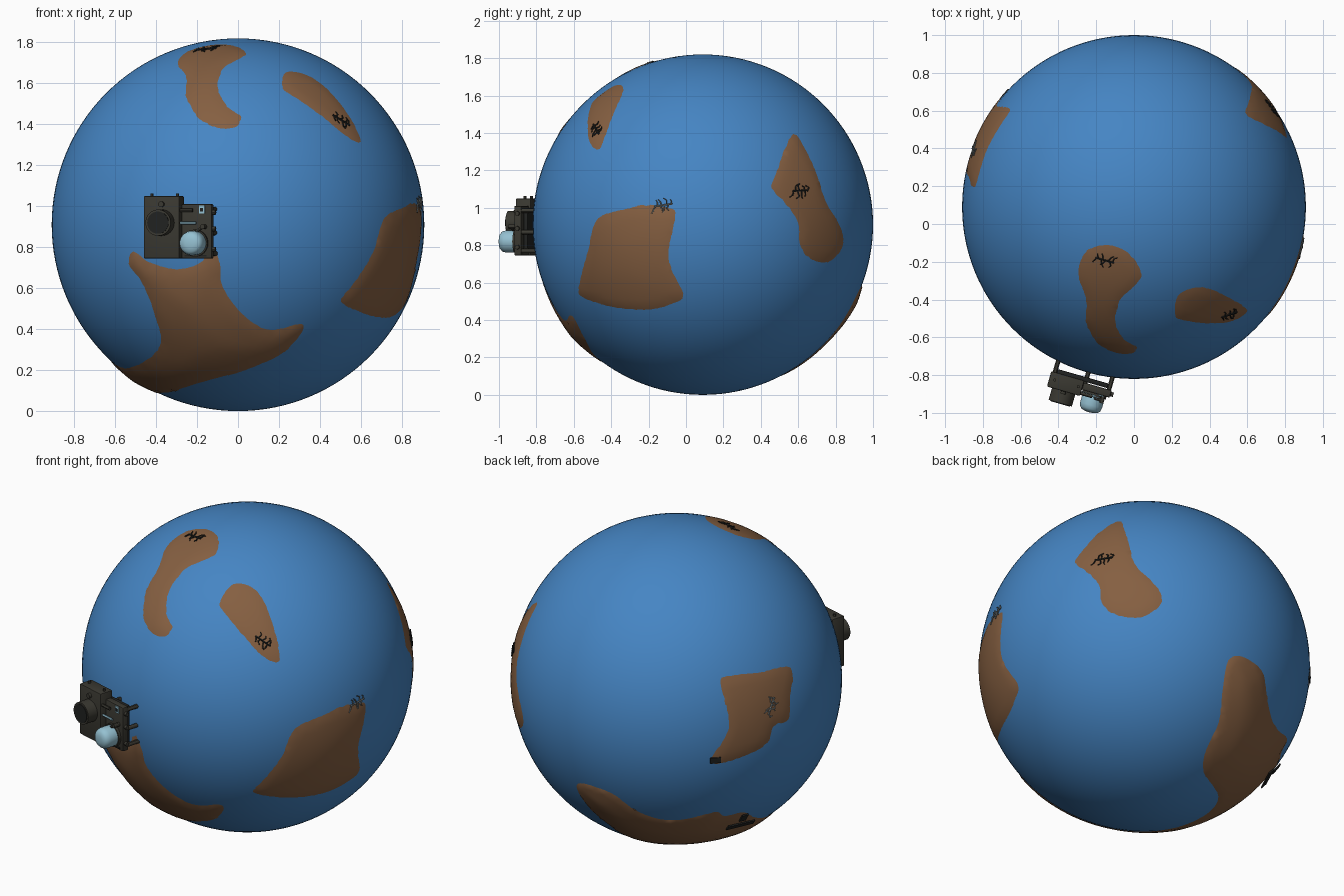
import bpy, bmesh, math, random
from mathutils import Vector, Matrix
from mathutils.geometry import delaunay_2d_cdt

if "Cube" in bpy.data.objects:
    bpy.data.objects.remove(bpy.data.objects["Cube"])

random.seed(4)
R, C = 0.91, Vector((0, 0.09, 0.91))


def mat(name, rgb):
    m = bpy.data.materials.new(name)
    m.diffuse_color = (*rgb, 1)
    m.use_nodes = True
    m.node_tree.nodes["Principled BSDF"].inputs["Base Color"].default_value = m.diffuse_color
    return m


OCEAN = mat("ocean blue", (0.06, 0.235, 0.55))
LAND = mat("earth brown", (0.235, 0.115, 0.053))
DARK = mat("dark olive", (0.042, 0.040, 0.031))
BLACK = mat("soot black", (0.015, 0.016, 0.015))
GLASS = mat("pale blue", (0.30, 0.53, 0.64))
GREY = mat("stone grey", (0.20, 0.22, 0.22))


def add(name, bm, m, smooth=40):
    me = bpy.data.meshes.new(name)
    bm.to_mesh(me)
    bm.free()
    ob = bpy.data.objects.new(name, me)
    bpy.context.collection.objects.link(ob)
    me.materials.append(m)
    bpy.ops.object.select_all(action='DESELECT')
    ob.select_set(True)
    bpy.context.view_layer.objects.active = ob
    bpy.ops.object.shade_smooth_by_angle(angle=math.radians(smooth))
    return ob


# Directions on the globe, sketched as seen from one side (unit disc coordinates)
SIDES = {'F': (-90, 0), 'R': (0, 0), 'T': (-90, 90), 'BL': (125, 21), 'BR': (50, -30)}


def on_globe(side, x, y):
    az, el = (math.radians(a) for a in SIDES[side])
    h, z = Vector((math.cos(az), math.sin(az), 0)), Vector((0, 0, 1))
    right = Vector((-math.sin(az), math.cos(az), 0))
    up = z * math.cos(el) - h * math.sin(el)
    out = h * math.cos(el) + z * math.sin(el)
    w = math.sqrt(max(0, 1 - x * x - y * y))
    return (right * x + up * y + out * w).normalized()


def frame(n):
    a = Vector((0, 0, 1)).cross(n)
    a = a.normalized() if a.length > 0.01 else Vector((1, 0, 0))
    return a, n.cross(a)


def rounded(pts, k=5):
    # closed smooth curve through the sketch points
    out, n = [], len(pts)
    for i in range(n):
        p0, p1, p2, p3 = (pts[(i + j) % n] for j in (-1, 0, 1, 2))
        for s in range(k):
            t = s / k
            out.append(0.5 * (2 * p1 + (p2 - p0) * t + (2 * p0 - 5 * p1 + 4 * p2 - p3) * t * t
                              + (3 * p1 - p0 - 3 * p2 + p3) * t ** 3))
    return out


def inside(p, poly):
    c, j = False, len(poly) - 1
    for i in range(len(poly)):
        a, b = poly[i], poly[j]
        if (a.y > p.y) != (b.y > p.y) and p.x < (b.x - a.x) * (p.y - a.y) / (b.y - a.y) + a.x:
            c = not c
        j = i
    return c


def continent(name, sketch, bulge, step=0.02):
    dirs = [on_globe(s, x, y) for s, pts in sketch for x, y in pts]
    n = sum(dirs, Vector()).normalized()
    a, b = frame(n)
    line = rounded([Vector((d.dot(a), d.dot(b))) / (1 + d.dot(n)) for d in dirs])
    pts, dist = list(line), lambda p: min((p - q).length for q in line)
    lo = [min(p[i] for p in line) for i in (0, 1)]
    hi = [max(p[i] for p in line) for i in (0, 1)]
    for i in range(int((hi[0] - lo[0]) / step) + 1):
        for j in range(int((hi[1] - lo[1]) / step) + 1):
            p = Vector((lo[0] + (i + 0.5 * (j % 2)) * step, lo[1] + j * step))
            if inside(p, line) and dist(p) > 0.4 * step:
                pts.append(p)
    vs, _, fs = delaunay_2d_cdt(pts, [], [list(range(len(line)))], 1, 1e-6)[:3]
    bm = bmesh.new()
    bv = []
    for p in vs:
        q, e = p.length_squared, dist(p)
        d = (a * 2 * p.x + b * 2 * p.y + n * (1 - q)) / (1 + q)
        bv.append(bm.verts.new(C + d * (R - 0.001 + 0.005 * min(1, e / 0.02)
                                        + bulge * min(1, e / 0.12))))
    for f in fs:
        bm.faces.new([bv[i] for i in f])
    bmesh.ops.delete(bm, geom=[v for v in bm.verts if not v.link_faces], context='VERTS')
    add(name, bm, LAND, 60)


# Globe
bm = bmesh.new()
bmesh.ops.create_uvsphere(bm, u_segments=128, v_segments=64, radius=R,
                          matrix=Matrix.Translation(C))
add("globe", bm, OCEAN)

# Continents
continent("crescent_land", [('T', [
    (-.15, -.215), (-.02, -.27), (.05, -.39), (.005, -.465), (-.08, -.55), (-.10, -.68),
    (-.045, -.775), (.023, -.81), (0, -.85), (-.09, -.855), (-.21, -.80), (-.28, -.68),
    (-.285, -.535), (-.33, -.39), (-.285, -.255)])], 0.001)
continent("long_land", [('F', [
    (.25, .82), (.36, .81), (.465, .745), (.575, .62), (.645, .505), (.66, .435),
    (.575, .475), (.44, .585), (.305, .68), (.235, .73)])], 0.001)
continent("right_land", [('R', [
    (-.62, .04), (-.46, .095), (-.34, .12), (-.205, .105), (-.155, .07), (-.18, -.065),
    (-.195, -.22), (-.11, -.405), (-.165, -.465), (-.34, -.505), (-.605, -.47),
    (-.73, -.41), (-.725, -.33), (-.675, -.14)])], 0.003)
continent("back_right_land", [('R', [
    (.54, .54), (.605, .445), (.66, .33), (.725, .14), (.82, -.035), (.82, -.14),
    (.735, -.225), (.62, -.20), (.565, -.11), (.555, .01), (.48, .125), (.40, .21),
    (.42, .29), (.49, .475)])], 0.001)
continent("left_land", [('BL', [
    (.26, .06), (.35, .09), (.50, .10), (.69, .12), (.69, -.07), (.68, -.205), (.59, -.24),
    (.55, -.345), (.41, -.42), (.23, -.465), (.205, -.42), (.305, -.255), (.295, -.10)])], 0.001)
continent("great_southern_land", [
    ('F', [(-.563, -.14), (-.47, -.20), (-.32, -.235), (-.19, -.19), (-.15, -.075),
           (-.095, -.205), (-.08, -.33), (.04, -.49), (.17, -.56), (.33, -.53), (.35, -.57),
           (.25, -.685), (.09, -.765), (-.15, -.835), (-.31, -.885)]),
    ('BR', [(.34, -.915), (.445, -.79), (.355, -.64), (.37, -.505), (.45, -.325), (.47, -.145),
            (.505, .035), (.59, .06), (.71, -.025), (.745, -.205), (.785, -.35), (.865, -.435)]),
    ('BL', [(.29, -.795), (.41, -.777), (.49, -.825)]),
    ('F', [(-.64, -.76), (-.525, -.74), (-.44, -.675), (-.42, -.595), (-.47, -.425),
           (-.525, -.30), (-.59, -.21)])], 0.013, 0.025)


# Small twig clusters lying on the continents
def rod(bm, p, q, r, seg=8):
    d = q - p
    m = Matrix.Translation((p + q) / 2) @ d.to_track_quat('Z', 'Y').to_matrix().to_4x4()
    bmesh.ops.create_cone(bm, cap_ends=True, segments=seg, radius1=r, radius2=r,
                          depth=d.length, matrix=m)


def twigs(name, side, x, y, turn, m):
    n = on_globe(side, x, y)
    a, b = frame(n)
    def at(u, v):
        c, s = math.cos(turn), math.sin(turn)
        return C + (n * R + a * (u * c - v * s) + b * (u * s + v * c)).normalized() * (R + 0.009)
    bm = bmesh.new()
    rod(bm, at(-0.05, 0), at(0.05, 0.005), 0.005, 5)
    for i in range(8):
        u, s = -0.045 + 0.0125 * i, 1 if i % 2 else -1
        k = (u + random.uniform(-.015, .015), s * random.uniform(.015, .03))
        rod(bm, at(u, 0), at(*k), 0.004, 5)
        rod(bm, at(*k), at(k[0] + random.uniform(-.02, .02), k[1] + s * 0.01), 0.003, 5)
    add(name, bm, m, 30)


twigs("top_twigs", 'T', -.17, -.31, 0.2, BLACK)
twigs("long_land_twigs", 'F', .55, .555, -0.7, BLACK)
twigs("right_twigs", 'R', -.23, .11, 0.1, GREY)
twigs("back_right_twigs", 'R', .57, .195, 0, BLACK)
twigs("left_twigs", 'BL', .57, -.11, 1.0, GREY)


# Dark flat slabs on the left and southern land
def slab(name, side, x, y, w, h, lift):
    n = on_globe(side, x, y)
    a, b = frame(n)
    m = Matrix((a * w, b * h, n * 0.008)).transposed().to_4x4()
    m.translation = C + n * (R + lift)
    bm = bmesh.new()
    bmesh.ops.create_cube(bm, size=1, matrix=m)
    add(name, bm, BLACK, 30)


slab("left_shore_slab", 'BL', .235, -.435, 0.06, 0.035, 0.003)
slab("south_slab_bar", 'BL', .38, -.845, 0.17, 0.04, 0.017)
slab("south_slab_stem", 'BL', .40, -.80, 0.04, 0.06, 0.015)

# Machine on the front: local x right, -y outward, z up
M = Matrix.Translation((-0.27, -0.775, 0)) @ Matrix.Rotation(math.radians(-16), 4, 'Z')


def box(name, x0, x1, d0, d1, z0, z1, m=DARK, bevel=0.006):
    bm = bmesh.new()
    bmesh.ops.create_cube(bm, size=1)
    for v in bm.verts:
        v.co = (x1 if v.co.x > 0 else x0, -d1 if v.co.y > 0 else -d0, z1 if v.co.z > 0 else z0)
    bmesh.ops.recalc_face_normals(bm, faces=bm.faces)
    if bevel:
        bmesh.ops.bevel(bm, geom=bm.edges[:], offset=bevel, segments=2, affect='EDGES', profile=0.5)
    bm.transform(M)
    add(name, bm, m, 30)


def pin(name, p, q, r, m=DARK, seg=24):
    bm = bmesh.new()
    rod(bm, Vector((p[0], -p[1], p[2])), Vector((q[0], -q[1], q[2])), r, seg)
    bm.transform(M)
    add(name, bm, m, 30)


box("machine_case", -.16, .022, .05, .135, .745, 1.05)
box("machine_panel", .022, .175, .06, .10, .745, 1.01)
box("case_back_plate", -.13, .15, .03, .055, .77, 1.0, BLACK)
pin("dial", (-.068, .13, .92), (-.068, .20, .92), .064, DARK, 40)
pin("dial_face", (-.068, .199, .92), (-.068, .204, .92), .054, BLACK, 40)
pin("small_knob", (-.068, .13, 1.01), (-.068, .15, 1.01), .014)
for i, x in enumerate((-.14, .03, .16)):
    for j, z in enumerate((.77, .87, .985)):
        pin(f"standoff_{i}_{j}", (x, -.06, z), (x, .08, z), .012, DARK, 12)
for i, z in enumerate((.79, .89, .97)):
    pin(f"side_peg_{i}", (.16, .08, z), (.19, .08, z), .012, DARK, 12)
for i, x in enumerate((-.13, 0)):
    pin(f"top_peg_{i}", (x, .09, 1.03), (x, .09, 1.063), .008, DARK, 12)
pin("glass_tube", (.02, .115, .918), (.10, .115, .918), .007, GLASS, 12)
pin("lever", (.02, .12, .98), (.085, .12, .98), .009, DARK, 12)
pin("lever_post", (.14, .09, .90), (.14, .14, .90), .012, DARK, 12)
pin("lever_arm", (.10, .125, .875), (.14, .125, .90), .007, DARK, 12)
box("gauge", .112, .142, .10, .106, .965, 1.0 + .005, GLASS, 0)
box("gauge_mark", .120, .134, .10, .108, .975, .992, BLACK, 0)
box("vent_strip", .04, .15, .10, .106, .755, .763, BLACK, 0)

# Pale dome lamp: lathed profile pointing outward
prof = [(.058, .09), (.06, .13), (.06, .165), (.055, .185), (.043, .197), (.022, .203), (0, .204)]
bm = bmesh.new()
vs = [bm.verts.new((.092 + r, -d, .82)) for r, d in prof]
es = [bm.edges.new(e) for e in zip(vs, vs[1:])]
bmesh.ops.spin(bm, geom=vs + es, cent=(.092, 0, .82), axis=(0, 1, 0), angle=2 * math.pi, steps=32)
bmesh.ops.remove_doubles(bm, verts=bm.verts, dist=1e-5)
bmesh.ops.recalc_face_normals(bm, faces=bm.faces)
bm.transform(M)
add("dome_lamp", bm, GLASS, 60)
pin("lamp_collar", (.092, .095, .82), (.092, .115, .82), .066, DARK, 32)
